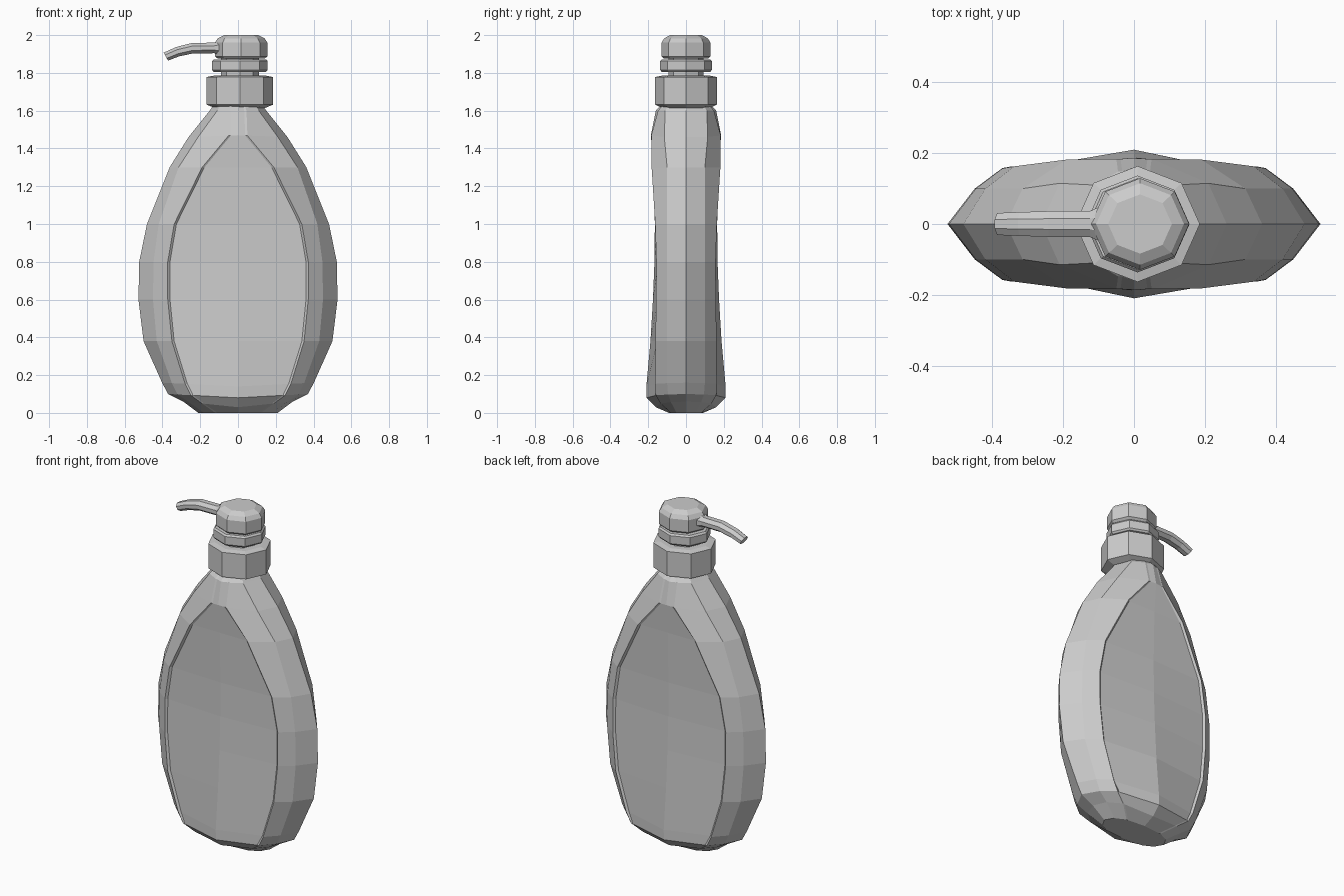
import bpy, bmesh
from math import cos, sin, tau
from mathutils import Vector


def loft(name, rings):
    """Skin a stack of equal-length closed rings and cap both ends."""
    bm = bmesh.new()
    loops = [[bm.verts.new(p) for p in ring] for ring in rings]
    n = len(loops[0])
    for a, b in zip(loops, loops[1:]):
        for i in range(n):
            j = (i + 1) % n
            bm.faces.new((a[i], a[j], b[j], b[i]))
    bm.faces.new(loops[0][::-1])
    bm.faces.new(loops[-1])
    bmesh.ops.recalc_face_normals(bm, faces=bm.faces)
    mesh = bpy.data.meshes.new(name)
    bm.to_mesh(mesh)
    bm.free()
    ob = bpy.data.objects.new(name, mesh)
    bpy.context.collection.objects.link(ob)
    return ob


def octagon_stack(name, profile, cx=0.01, ratio=0.93):
    """Eight-sided turned part from (radius, z) pairs."""
    return loft(name, [[(cx + r * cos(tau * i / 8), r * ratio * sin(tau * i / 8), z)
                        for i in range(8)] for r, z in profile])


# Bottle body: centre z, side z, half width, shoulder x/y, panel rim x/y, centre depth, panel inset
sections = [
    (0.00, 0.00, .210, .180, .050, .120, .080, .090, 0),
    (0.03, 0.06, .290, .260, .080, .190, .135, .160, 0),
    (0.08, 0.10, .370, .320, .095, .250, .160, .208, 0),
    (0.14, 0.16, .402, .350, .100, .280, .163, .210, .010),
    (0.38, 0.38, .500, .430, .100, .350, .162, .188, .010),
    (0.60, 0.60, .527, .450, .100, .372, .158, .175, .010),
    (0.80, 0.80, .523, .447, .100, .372, .157, .167, .010),
    (1.00, 1.00, .482, .420, .100, .338, .163, .165, .010),
    (1.30, 1.30, .362, .315, .100, .190, .182, .172, .010),
    (1.47, 1.46, .262, .210, .115, .050, .184, .186, 0),
    (1.60, 1.60, .150, .110, .110, .045, .148, .160, 0),
    (1.63, 1.63, .130, .092, .092, .035, .122, .130, 0),
]


def body_ring(zc, zs, w, mx, my, lx, ly, d, inset):
    quarter = [(w, 0), (mx, my), (lx, ly), (lx - .012, ly - inset), (0, d)]
    half = quarter + [(-x, y) for x, y in quarter[-2::-1]]
    full = half + [(x, -y) for x, y in half[-2:0:-1]]
    return [(x, y, zc + (zs - zc) * abs(x) / w) for x, y in full]


loft("bottle_body", [body_ring(*s) for s in sections])

# Pump: screw collar, stem, ring and pressing head
octagon_stack("screw_collar", [(.135, 1.615), (.176, 1.632), (.176, 1.778), (.14, 1.785)])
octagon_stack("pump_stem", [(.10, 1.77), (.10, 1.89)])
octagon_stack("pump_ring", [(.138, 1.805), (.147, 1.815), (.147, 1.862), (.138, 1.872)])
octagon_stack("pump_head", [(.125, 1.876), (.139, 1.888), (.139, 1.96), (.124, 1.983), (.09, 2.0)], 0.017)

# Spout: octagonal tube along a drooping path (x, z, tilt)
path = [(-.05, 1.934, 0, .042), (-.09, 1.934, 0, .040), (-.125, 1.932, 0, .028),
        (-.24, 1.931, .08, .028), (-.32, 1.912, .32, .026), (-.382, 1.886, .5, .024)]
rings = []
for x, z, tilt, r in path:
    up = Vector((-sin(tilt), 0, cos(tilt)))
    rings.append([Vector((x, 0, z)) + up * r * sin(tau * (i + .5) / 8) * 1.08
                  + Vector((0, r * 1.4 * cos(tau * (i + .5) / 8), 0)) for i in range(8)])
loft("pump_spout", rings)
